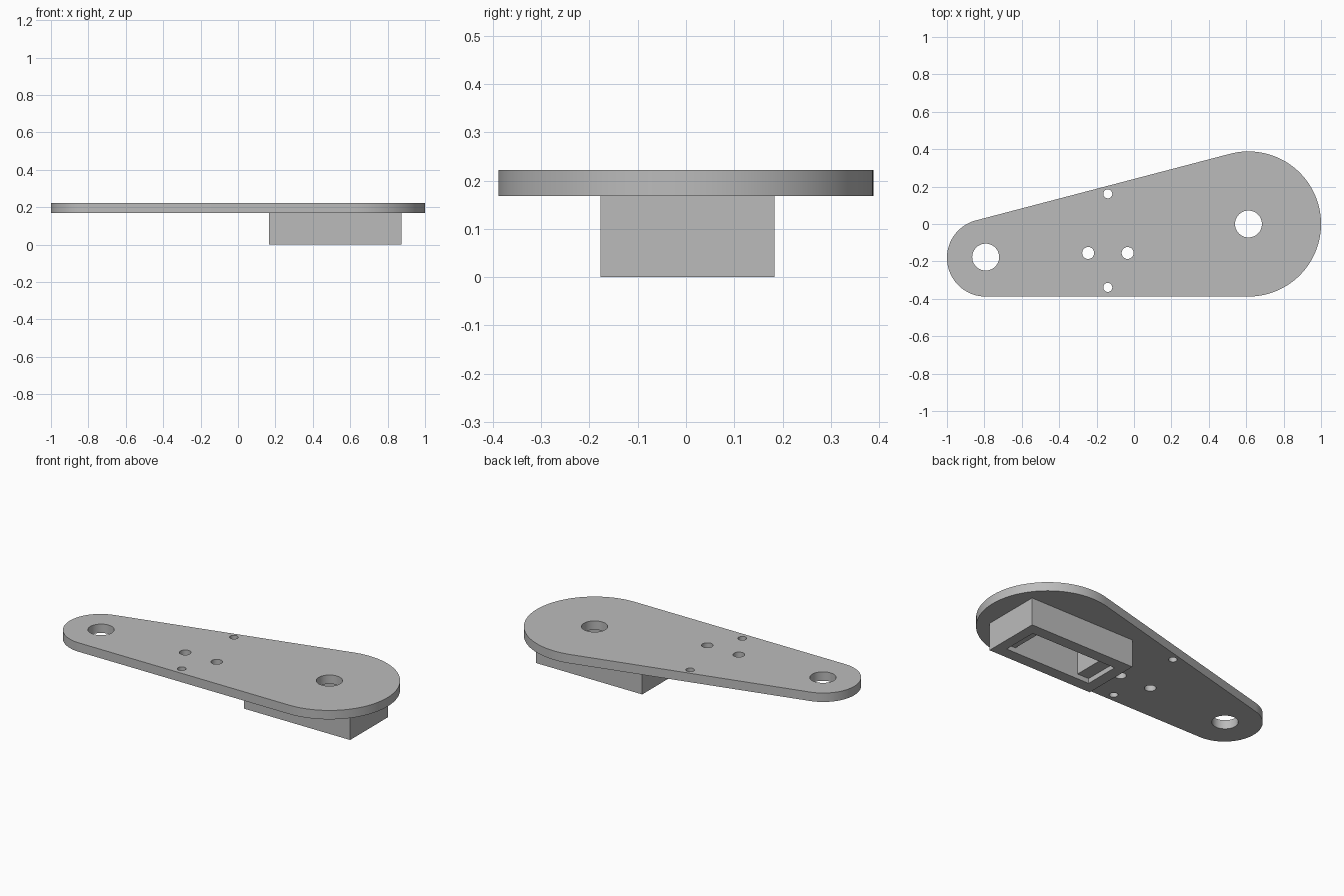
import bpy, bmesh
from math import sin, cos, pi, atan2, radians

cube = bpy.data.objects.get("Cube")
if cube:
    bpy.data.objects.remove(cube, do_unlink=True)

GREY = (0.5, 0.5, 0.5, 1.0)
grey = bpy.data.materials.new("plain grey")
grey.use_nodes = True
grey.diffuse_color = GREY
grey.node_tree.nodes["Principled BSDF"].inputs["Base Color"].default_value = GREY

TOP, UNDERSIDE, LEDGE = 0.222, 0.168, 0.03
BIG, BIG_R = (0.612, 0.0), 0.388
SMALL, SMALL_R = (-0.793, -0.181), 0.207


def arc(centre, r, a0, a1, n):
    return [(centre[0] + r * cos(a0 + (a1 - a0) * i / n),
             centre[1] + r * sin(a0 + (a1 - a0) * i / n)) for i in range(n + 1)]


def circle(centre, r, n=48):
    return arc(centre, r, 0, 2 * pi, n)[:-1]


def add_object(name, bm):
    bmesh.ops.recalc_face_normals(bm, faces=bm.faces)
    mesh = bpy.data.meshes.new(name)
    bm.to_mesh(mesh)
    bm.free()
    mesh.materials.append(grey)
    ob = bpy.data.objects.new(name, mesh)
    bpy.context.collection.objects.link(ob)
    return ob


def activate(ob):
    bpy.ops.object.select_all(action='DESELECT')
    ob.select_set(True)
    bpy.context.view_layer.objects.active = ob


def pierced_slab(name, loops, z0, z1):
    """Fill an outline with holes and extrude it upward."""
    bm = bmesh.new()
    for loop in loops:
        vs = [bm.verts.new((x, y, z0)) for x, y in loop]
        for a, b in zip(vs, vs[1:] + vs[:1]):
            bm.edges.new((a, b))
    bmesh.ops.triangle_fill(bm, edges=bm.edges[:], use_beauty=True)
    new = bmesh.ops.extrude_face_region(bm, geom=bm.faces[:])["geom"]
    top = [g for g in new if isinstance(g, bmesh.types.BMVert)]
    bmesh.ops.translate(bm, verts=top, vec=(0, 0, z1 - z0))
    return add_object(name, bm)


def box(name, x, y, z):
    bm = bmesh.new()
    bmesh.ops.create_cube(bm, size=1)
    for v in bm.verts:
        v.co = [(lo + hi) / 2 + c * (hi - lo) for c, (lo, hi) in zip(v.co, (x, y, z))]
    return add_object(name, bm)


# Tapered arm plate: two arcs joined by their common tangents
tangent = pi / 2 + 2 * atan2(BIG[1] - SMALL[1], BIG[0] - SMALL[0])
outline = (arc(BIG, BIG_R, -pi / 2, tangent, 64)
           + arc(SMALL, SMALL_R, tangent, 3 * pi / 2, 48))

# Pivot holes, then the two pairs of screw holes
holes = [circle(BIG, 0.072), circle((-0.793, -0.177), 0.072)]
holes += [circle((x, -0.155), 0.032, 32) for x in (-0.245, -0.034)]
holes += [circle((-0.14, y), 0.024, 32) for y in (0.161, -0.339)]

plate = pierced_slab("arm_plate", [outline] + holes, UNDERSIDE, TOP)
activate(plate)
bpy.ops.object.shade_smooth_by_angle(angle=radians(30))

# Motor housing: shallow slot for the mounting ears, deep pocket for the body
housing = box("motor_housing", (0.165, 0.875), (-0.177, 0.183), (0, UNDERSIDE))
pocket_y = (-0.107, 0.113)
cutters = [box("ear_slot_cutter", (0.232, 0.812), pocket_y, (-0.1, LEDGE)),
           box("body_pocket_cutter", (0.31, 0.75), pocket_y, (-0.2, 0.3))]
activate(housing)
for cutter in cutters:
    cutter.hide_render = True
    mod = housing.modifiers.new(cutter.name, 'BOOLEAN')
    mod.operation = 'DIFFERENCE'
    mod.solver = 'EXACT'
    mod.object = cutter
    bpy.ops.object.modifier_apply(modifier=mod.name)
for cutter in cutters:
    bpy.data.objects.remove(cutter, do_unlink=True)
